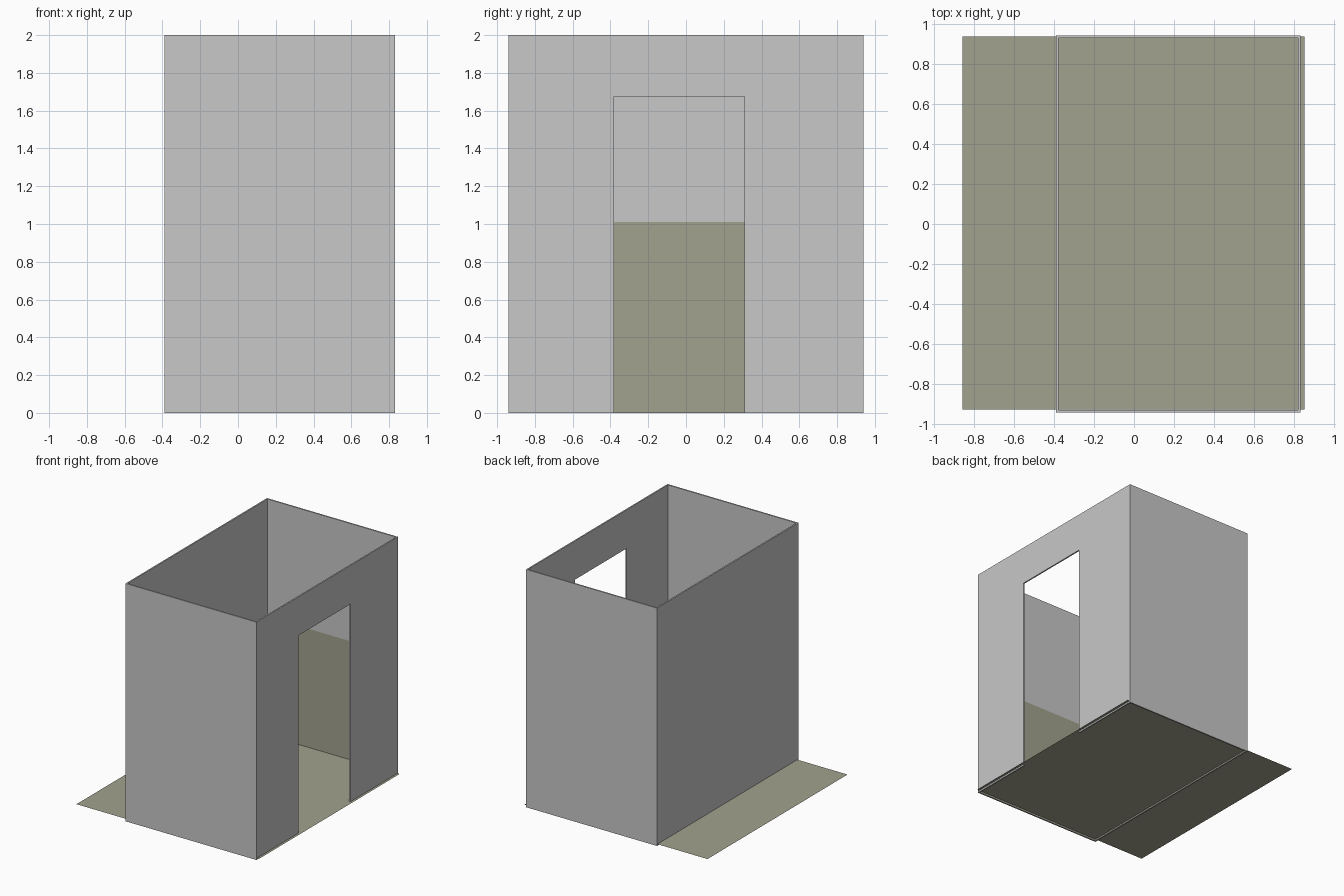
import bpy
import bmesh
from mathutils import Vector

cube = bpy.data.objects.get("Cube")
if cube:
    bpy.data.objects.remove(cube)

# Main sizes
X0, X1, Y, TOP = -0.388, 0.83, 0.94, 2.0
THICK = 0.012
DADO = 1.01
FLOOR_Z = 0.013
DOOR_Y0, DOOR_Y1, DOOR_TOP = -0.38, 0.31, 1.675


def make_material(name, color):
    mat = bpy.data.materials.new(name)
    mat.use_nodes = True
    mat.diffuse_color = (*color, 1)
    mat.node_tree.nodes["Principled BSDF"].inputs["Base Color"].default_value = (*color, 1)
    return mat


grey = make_material("wall grey", (0.58, 0.58, 0.58))
olive = make_material("olive tile", (0.36, 0.365, 0.275))


def finish(name, bm, mats):
    mesh = bpy.data.meshes.new(name)
    bm.to_mesh(mesh)
    bm.free()
    for mat in mats:
        mesh.materials.append(mat)
    obj = bpy.data.objects.new(name, mesh)
    bpy.context.collection.objects.link(obj)
    return obj


def make_wall(name, profile, origin, along, inward):
    """Extrude an upright profile inward and tile the lower inner face."""
    origin, along, inward = Vector(origin), Vector(along), Vector(inward)
    bm = bmesh.new()
    face = bm.faces.new([bm.verts.new(origin + along * s + Vector((0, 0, z)))
                         for s, z in profile])
    grown = bmesh.ops.extrude_face_region(bm, geom=[face])["geom"]
    bmesh.ops.translate(bm, vec=inward * THICK,
                        verts=[g for g in grown if isinstance(g, bmesh.types.BMVert)])
    bmesh.ops.recalc_face_normals(bm, faces=bm.faces)
    bmesh.ops.bisect_plane(bm, geom=bm.verts[:] + bm.edges[:] + bm.faces[:],
                           plane_co=(0, 0, DADO), plane_no=(0, 0, 1))
    bm.normal_update()
    for f in bm.faces:
        inside = f.normal.dot(inward) > 0.9
        f.material_index = int(inside and f.calc_center_median().z < DADO)
    return finish(name, bm, [grey, olive])


def rectangle(a, b):
    return [(a, 0), (b, 0), (b, TOP), (a, TOP)]


# Front and back walls span the full width
make_wall("front_wall", rectangle(X0, X1), (0, -Y, 0), (1, 0, 0), (0, 1, 0))
make_wall("back_wall", rectangle(X0, X1), (0, Y, 0), (1, 0, 0), (0, -1, 0))

# Side walls fit between them; one has a doorway open to the ground
end = Y - THICK
make_wall("closed_side_wall", rectangle(-end, end), (X0, 0, 0), (0, 1, 0), (1, 0, 0))
doorway = [(-end, 0), (DOOR_Y0, 0), (DOOR_Y0, DOOR_TOP), (DOOR_Y1, DOOR_TOP),
           (DOOR_Y1, 0), (end, 0), (end, TOP), (-end, TOP)]
make_wall("doorway_wall", doorway, (X1, 0, 0), (0, 1, 0), (-1, 0, 0))

# Floor sheet running past the walls
bm = bmesh.new()
bm.faces.new([bm.verts.new((x, y, FLOOR_Z)) for x, y in
              ((-0.855, -0.925), (0.85, -0.925), (0.85, 0.935), (-0.855, 0.935))])
finish("floor", bm, [olive])
